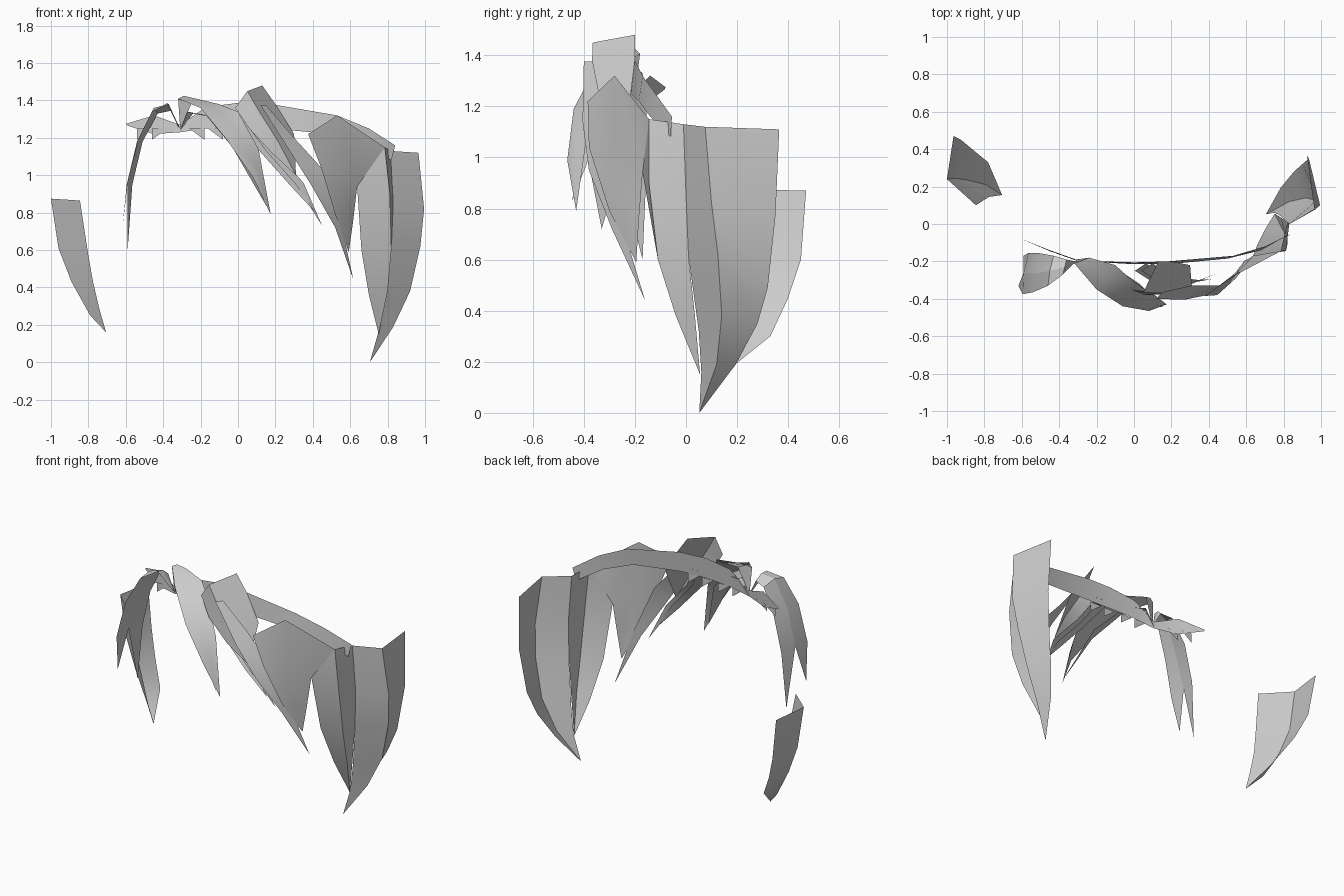
import bpy, bmesh, math
from mathutils import Vector


def sheet(name, *columns):
    """Loft a thin sheet through columns of points running root to tip."""
    bm = bmesh.new()
    grid = [[bm.verts.new(p) for p in col] for col in columns]
    for a, b in zip(grid, grid[1:]):
        for i in range(len(a) - 1):
            bm.faces.new((a[i], a[i + 1], b[i + 1], b[i]))
    bmesh.ops.remove_doubles(bm, verts=bm.verts, dist=0.0005)
    bm.normal_update()
    # face away from the middle of the head
    out = sum((f.normal.dot(f.calc_center_median() - Vector((0, .3, .6)))
               * f.calc_area() for f in bm.faces))
    if out < 0:
        bmesh.ops.reverse_faces(bm, faces=bm.faces)
    me = bpy.data.meshes.new(name)
    bm.to_mesh(me)
    bm.free()
    ob = bpy.data.objects.new(name, me)
    bpy.context.collection.objects.link(ob)
    bpy.context.view_layer.objects.active = ob
    ob.select_set(True)
    bpy.ops.object.shade_smooth_by_angle(angle=math.radians(35))
    ob.select_set(False)
    return ob


# Loose side lock on the left
tip = (-.705, .155, .16)
sheet("left_side_lock",
      [(-.845, .10, .865), (-.80, .13, .57), (-.775, .145, .43), (-.74, .15, .28), tip],
      [(-1, .24, .875), (-.96, .245, .61), (-.89, .235, .43), (-.79, .21, .25), tip],
      [(-.965, .47, .87), (-.925, .45, .60), (-.865, .40, .45), (-.78, .33, .30), tip])

# Large side lock on the right
tip = (.705, .052, 0)
sheet("right_side_lock",
      [(.815, -.01, 1.13), (.83, 0, .85), (.82, .01, .61), (.775, .05, .32), (.75, .06, .16), tip],
      [(.965, .075, 1.12), (.995, .10, .82), (.975, .125, .62), (.92, .14, .38), (.83, .12, .19), tip],
      [(.925, .365, 1.11), (.935, .35, .77), (.90, .32, .49), (.855, .28, .35), (.785, .195, .19), tip])

# Temple lock joining the right side lock
tip = (.752, .055, .15)
sheet("temple_lock",
      [(.785, -.145, 1.15), (.637, -.17, .94), (.66, -.11, .60), (.70, -.03, .36), tip],
      [(.785, -.145, 1.15), (.812, -.145, .90), (.82, -.11, .60), (.80, -.04, .38), tip],
      [(.815, -.01, 1.13), (.83, 0, .85), (.82, .01, .61), (.785, .035, .38), tip])

# Wide fringe lock on the right
tip = (.592, -.195, .59)
sheet("wide_fringe_lock",
      [(.375, -.385, 1.22), (.445, -.38, 1.04), (.52, -.30, .79), tip],
      [(.53, -.28, 1.32), (.545, -.29, 1.02), (.57, -.25, .77), tip],
      [(.785, -.145, 1.15), (.637, -.17, .94), (.615, -.185, .75), tip])

# Long narrow fringe lock beneath it
tip = (.617, -.16, .44)
sheet("long_fringe_lock",
      [(.12, -.40, 1.375), (.27, -.405, 1.14), (.39, -.38, .95), (.52, -.29, .72), tip],
      [(.15, -.365, 1.375), (.30, -.33, 1.2), (.455, -.33, 1.03), (.545, -.26, .77), tip])

# Raised central lock
tip = (.31, -.34, 1.0)
sheet("raised_center_lock",
      [(-.015, -.35, 1.36), (.06, -.38, 1.25), (.18, -.375, 1.12), tip],
      [(.05, -.365, 1.45), (.12, -.37, 1.33), (.215, -.365, 1.18), tip],
      [(.13, -.20, 1.48), (.20, -.20, 1.38), (.30, -.22, 1.22), tip])

# Fine strands below the central lock
for i, dx in enumerate((0, .035)):
    t = (.45 - dx, -.26 - dx, .73 + dx * 2)
    sheet("fine_strand_%d" % (i + 1),
          [(.04 - dx, -.25, 1.28), (.15 - dx, -.32, 1.13), (.31 - dx, -.32, .95), t],
          [(.10 - dx, -.21, 1.29), (.19 - dx, -.28, 1.14), (.35 - dx, -.30, .96), t])

# Arched lock right of the parting
tip = (.175, -.43, .79)
sheet("right_arch_lock",
      [(-.31, -.20, 1.26), (-.32, -.21, 1.41), (-.20, -.35, 1.36), (-.06, -.44, 1.19), (.08, -.465, .99), tip],
      [(-.31, -.20, 1.26), (-.29, -.20, 1.425), (-.16, -.29, 1.37), (-.01, -.39, 1.24), (.11, -.44, 1.03), tip],
      [(-.305, -.20, 1.25), (-.24, -.18, 1.405), (-.10, -.22, 1.38), (0, -.31, 1.34), (.11, -.38, 1.14), tip])

# Inner layer of the right arch
sheet("right_arch_inner_layer",
      [(-.31, -.20, 1.24), (-.27, -.22, 1.34), (-.17, -.32, 1.32), (-.03, -.41, 1.15), (.155, -.445, .83)],
      [(-.31, -.19, 1.24), (-.24, -.18, 1.33), (-.12, -.22, 1.31), (.03, -.32, 1.15), (.155, -.445, .83)])

# Arched locks left of the parting
tip = (-.59, -.17, .6)
sheet("left_arch_back_lock",
      [(-.31, -.20, 1.25), (-.36, -.19, 1.345), (-.43, -.17, 1.33), (-.51, -.155, 1.18), (-.565, -.155, .95), tip],
      [(-.31, -.20, 1.25), (-.37, -.23, 1.38), (-.45, -.25, 1.36), (-.53, -.265, 1.19), (-.59, -.26, .96), tip])
tip = (-.618, -.33, .72)
sheet("left_arch_front_lock",
      [(-.31, -.20, 1.25), (-.37, -.23, 1.38), (-.45, -.25, 1.36), (-.53, -.265, 1.19), (-.59, -.26, .96), tip],
      [(-.32, -.21, 1.26), (-.38, -.27, 1.385), (-.46, -.33, 1.34), (-.54, -.365, 1.18), (-.595, -.375, .95), tip])

# Curved hairline band behind the fringe
top = [(-.60, -.08, 1.275), (-.45, -.14, 1.32), (-.31, -.19, 1.27), (-.17, -.20, 1.365), (0, -.205, 1.387),
       (.18, -.20, 1.38), (.53, -.17, 1.32), (.70, -.12, 1.25), (.84, -.055, 1.16)]
low = [(-.59, -.085, 1.265), (-.45, -.145, 1.22), (-.31, -.195, 1.23), (-.17, -.205, 1.25), (0, -.215, 1.255),
       (.18, -.215, 1.25), (.50, -.185, 1.22), (.68, -.14, 1.16), (.82, -.06, 1.08)]
sheet("hairline_band", top, low)

# Little pointed ends under the band
for i, (x, y) in enumerate([(-.50, -.13), (-.42, -.16), (-.22, -.21), (-.12, -.21), (.0, -.22), (.1, -.22)]):
    s = -1 if x < -.3 else 1
    sheet("band_point_%d" % (i + 1),
          [(x - .04, y, 1.25), (x + s * .04, y, 1.19)],
          [(x + .04, y, 1.25), (x + s * .04, y, 1.19)])
